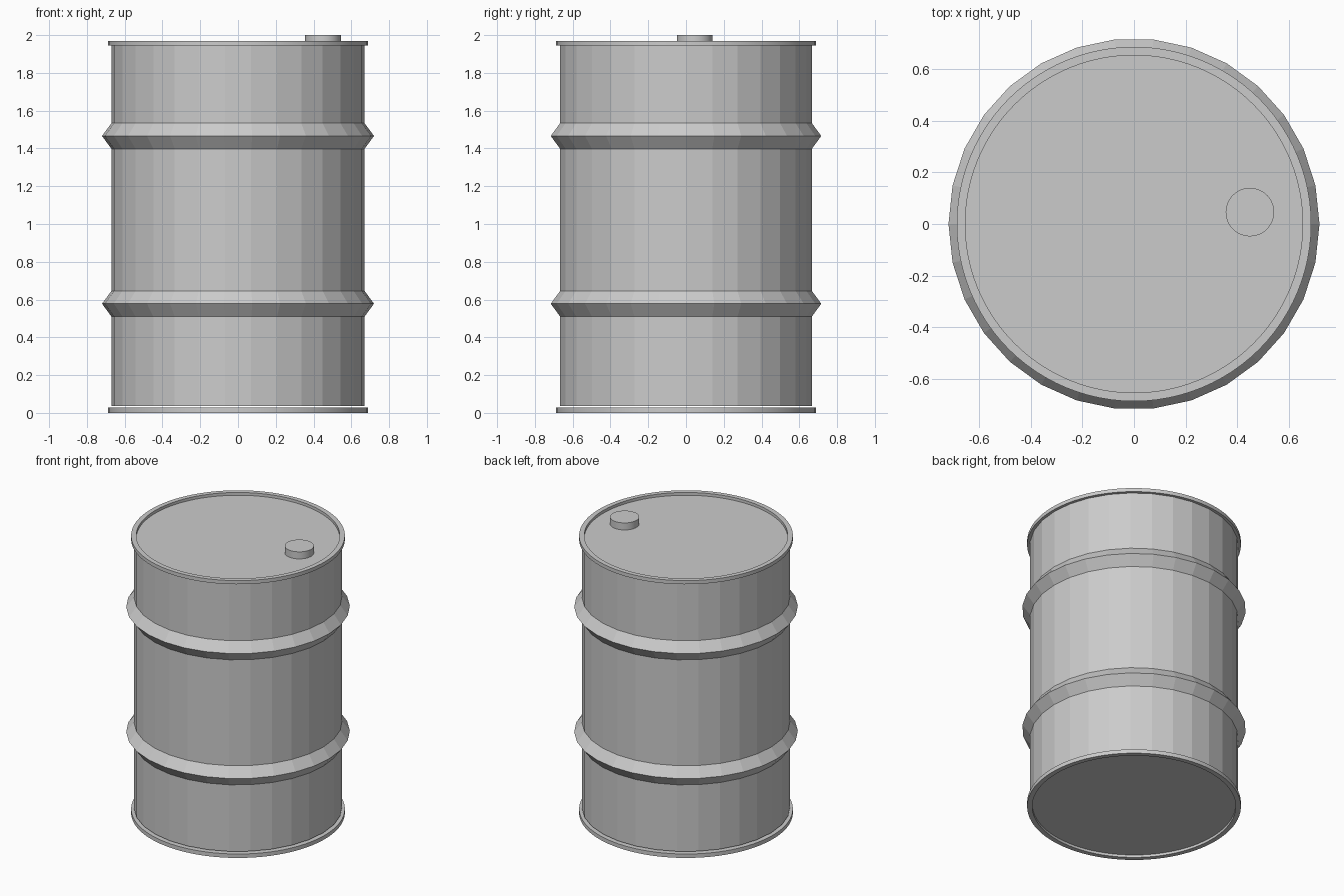
import bpy
import math

if "Cube" in bpy.data.objects:
    bpy.data.objects.remove(bpy.data.objects["Cube"], do_unlink=True)

# One plain grey for the whole drum
GREY = (0.6, 0.6, 0.6, 1.0)
steel = bpy.data.materials.new("grey_steel")
steel.use_nodes = True
steel.diffuse_color = GREY
steel.node_tree.nodes["Principled BSDF"].inputs["Base Color"].default_value = GREY


def lathe(name, profile, sides, smooth, center=(0, 0), closed=False):
    """Spin a (radius, height) profile around z; a zero radius makes a pole."""
    verts, rings, faces = [], [], []
    for r, z in profile:
        start = len(verts)
        count = sides if r > 0 else 1
        for i in range(count):
            a = 2 * math.pi * i / sides
            verts.append((r * math.cos(a), r * math.sin(a), z))
        rings.append([start + i % count for i in range(sides)])
    pairs = list(zip(rings, rings[1:]))
    if closed:
        pairs.append((rings[-1], rings[0]))
    for low, high in pairs:
        for i in range(sides):
            j = (i + 1) % sides
            quad = [low[i], low[j], high[j], high[i]]
            faces.append(list(dict.fromkeys(quad)))
    mesh = bpy.data.meshes.new(name)
    mesh.from_pydata(verts, [], faces)
    mesh.materials.append(steel)
    obj = bpy.data.objects.new(name, mesh)
    obj.location = (center[0], center[1], 0)
    bpy.context.collection.objects.link(obj)
    if smooth:
        bpy.ops.object.select_all(action="DESELECT")
        obj.select_set(True)
        bpy.context.view_layer.objects.active = obj
        bpy.ops.object.shade_smooth_by_angle(angle=math.radians(30))
    return obj


# Faceted wall with two pointed rolling hoops
R, HOOP = 0.67, 0.72
wall = [(R, 0.037)]
for mid in (0.578, 1.466):
    wall += [(R, mid - 0.068), (HOOP, mid), (R, mid + 0.068)]
wall.append((R, 1.947))
lathe("drum_wall", wall, 30, False)

# Round rims at both ends
for name, low, high in (("bottom_rim", 0, 0.028), ("top_rim", 1.944, 1.97)):
    ring = [(0.655, low), (0.688, low), (0.688, high), (0.655, high)]
    lathe(name, ring, 96, True, closed=True)

# Recessed end panels
lathe("bottom_panel", [(0, 0.018), (0.657, 0.018), (0.657, 0.026), (0, 0.026)], 96, True)
lathe("lid_panel", [(0, 1.944), (0.657, 1.944), (0.657, 1.95), (0, 1.95)], 96, True)

# Filler cap on the lid
lathe("filler_cap", [(0, 1.945), (0.094, 1.945), (0.094, 2.0), (0, 2.0)], 48, True,
      center=(0.45, 0.046))
